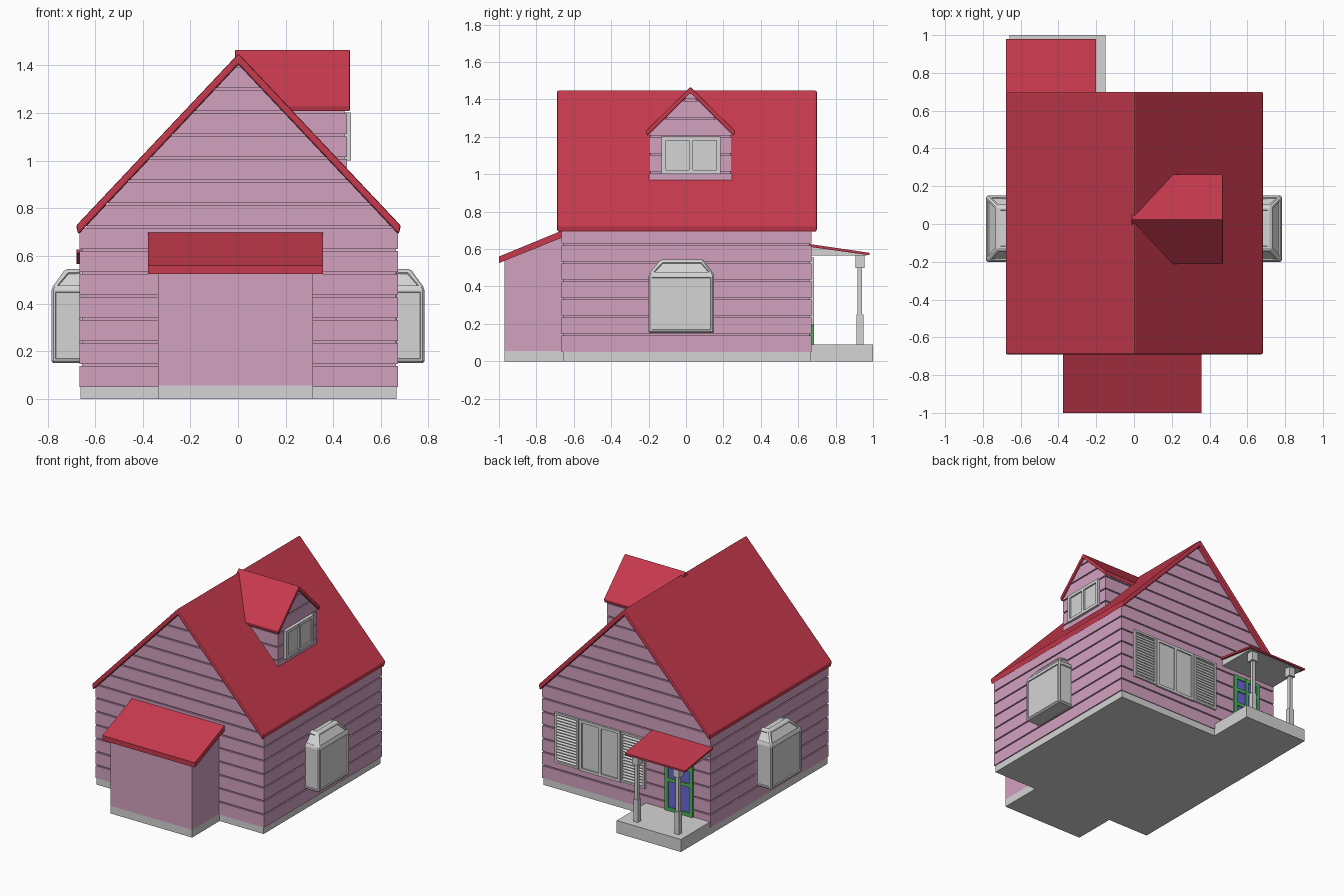
import bpy, bmesh, math
from mathutils import Vector

old = bpy.data.objects.get("Cube")
if old:
    bpy.data.objects.remove(old)


def material(name, rgb):
    m = bpy.data.materials.new(name)
    m.use_nodes = True
    m.diffuse_color = (*rgb, 1)
    m.node_tree.nodes["Principled BSDF"].inputs["Base Color"].default_value = (*rgb, 1)
    return m


PINK = material("pink_siding", (0.65, 0.36, 0.53))
RED = material("red_roof", (0.57, 0.042, 0.075))
GREY = material("light_grey_trim", (0.66, 0.66, 0.66))
GREEN = material("green_door_frame", (0.08, 0.46, 0.11))
BLUE = material("blue_door_panel", (0.15, 0.13, 0.7))


def finish(name, bm, mat, bevel=0):
    bmesh.ops.recalc_face_normals(bm, faces=bm.faces)
    mesh = bpy.data.meshes.new(name)
    bm.to_mesh(mesh)
    bm.free()
    mesh.materials.append(mat)
    ob = bpy.data.objects.new(name, mesh)
    bpy.context.collection.objects.link(ob)
    if bevel:
        mod = ob.modifiers.new("Bevel", 'BEVEL')
        mod.width = bevel
        mod.segments = 2
    return ob


def add_prism(bm, pts, axis, a, b):
    """Extrude a (side, z) outline along x or y from a to b."""
    def place(t, p):
        return (t, p[0], p[1]) if axis == 'x' else (p[0], t, p[1])
    ends = [[bm.verts.new(place(t, p)) for p in pts] for t in (a, b)]
    n = len(pts)
    for ring in ends:
        bm.faces.new(ring)
    for i in range(n):
        j = (i + 1) % n
        bm.faces.new((ends[0][i], ends[0][j], ends[1][j], ends[1][i]))


def prism(name, pts, axis, a, b, mat, bevel=0):
    bm = bmesh.new()
    add_prism(bm, pts, axis, a, b)
    return finish(name, bm, mat, bevel)


def rect(s0, s1, z0, z1):
    return [(s0, z0), (s1, z0), (s1, z1), (s0, z1)]


def box(name, x, y, z, mat, bevel=0):
    return prism(name, rect(*x, *z), 'y', *y, mat, bevel)


def gable_slice(mid, half, spring, peak, z0, z1):
    """Part of a gabled wall outline between two heights."""
    levels = [z0] + ([spring] if z0 < spring < z1 else []) + [z1]
    widths = [half * min(1, (peak - z) / (peak - spring)) for z in levels]
    right = [(mid + w, z) for w, z in zip(widths, levels)]
    left = [(mid - w, z) for w, z in zip(widths, levels)]
    return right + left[::-1]


def siding(name, axis, a, b, mid, half, spring, peak, bottom):
    """Horizontal boards with narrow grooves around a recessed core."""
    bm = bmesh.new()
    step, gap, depth = 0.0965, 0.009, 0.009
    top = peak - 0.004
    add_prism(bm, gable_slice(mid, half - depth, spring, peak - depth, bottom, top - depth),
              axis, a + depth, b - depth)
    z = 0.05
    while z < top:
        z0, z1 = max(z, bottom), min(z + step - gap, top)
        if z1 - z0 > 0.004:
            add_prism(bm, gable_slice(mid, half, spring, peak, z0, z1), axis, a, b)
        z += step
    return finish(name, bm, PINK)


def roof(name, axis, a, b, mid, half, eave, peak, thick, bevel):
    pts = [(mid - half, eave), (mid, peak), (mid + half, eave),
           (mid + half - thick * 0.2, eave - thick * 0.8), (mid, peak - thick),
           (mid - half + thick * 0.2, eave - thick * 0.8)]
    return prism(name, pts, axis, a, b, RED, bevel)


def window(name, axis, s, z, wall, out, panes, bar, mat=GREY, rows=1):
    """Framed window: thin back plate with raised bars."""
    bm = bmesh.new()
    add_prism(bm, rect(*s, *z), axis, wall - 0.02, wall + out * 0.4)
    for i in range(panes + 1):
        c = s[0] + (s[1] - s[0] - bar) * i / panes
        add_prism(bm, rect(c, c + bar, *z), axis, wall - 0.01, wall + out)
    for i in range(rows + 1):
        c = z[0] + (z[1] - z[0] - bar) * i / rows
        add_prism(bm, rect(*s, c, c + bar), axis, wall - 0.01, wall + out * 0.98)
    return finish(name, bm, mat)


# Main house
box("house_foundation", (-0.662, 0.665), (-0.658, 0.665), (0, 0.052), GREY)
siding("house_walls", 'y', -0.665, 0.67, 0.004, 0.669, 0.70, 1.415, 0.05)
roof("main_roof", 'y', -0.69, 0.70, 0.002, 0.682, 0.727, 1.45, 0.046, 0.008)

# Front extension with a lean-to roof
box("extension_foundation", (-0.335, 0.315), (-0.97, -0.65), (0, 0.055), GREY)
prism("extension_walls", [(-0.97, 0.055), (-0.65, 0.055), (-0.65, 0.675), (-0.97, 0.54)],
      'x', -0.335, 0.315, PINK)
prism("extension_roof", [(-1.0, 0.525), (-0.66, 0.662), (-0.66, 0.70), (-1.0, 0.56)],
      'x', -0.377, 0.358, RED)

# Roof dormer
siding("dormer_walls", 'x', 0.02, 0.457, 0.024, 0.222, 1.215, 1.437, 0.968)
roof("dormer_roof", 'x', -0.012, 0.47, 0.024, 0.238, 1.232, 1.467, 0.032, 0.004)
window("dormer_window", 'x', (-0.13, 0.185), (1.0, 1.203), 0.457, 0.018, 2, 0.022)


# Side bay windows with hipped tops
def bay(name, side):
    bm = bmesh.new()
    rings = []
    for z, x1, y0, y1 in ((0.15, 0.783, -0.2, 0.15), (0.465, 0.783, -0.2, 0.15),
                          (0.545, 0.725, -0.135, 0.092)):
        rings.append([bm.verts.new((side * x, y, z)) for x, y in
                      ((0.655, y0), (x1, y0), (x1, y1), (0.655, y1))])
    bm.faces.new(rings[0])
    bm.faces.new(rings[2])
    for lo, hi in zip(rings, rings[1:]):
        for i in range(3):
            bm.faces.new((lo[i], lo[i + 1], hi[i + 1], hi[i]))
    bmesh.ops.recalc_face_normals(bm, faces=bm.faces)
    # The wall side is open, so orient outward explicitly
    centre = Vector((side * 0.68, -0.025, 0.33))
    for f in bm.faces:
        if f.normal.dot(f.calc_center_median() - centre) < 0:
            f.normal_flip()
    inner = [e for e in bm.edges if not e.is_boundary]
    bmesh.ops.bevel(bm, geom=inner, offset=0.008, segments=1, affect='EDGES')
    panels = [f for f in bm.faces if f.calc_area() > 0.005 and f.normal.z > -0.5]
    bmesh.ops.inset_individual(bm, faces=panels, thickness=0.013, depth=0)
    bmesh.ops.inset_individual(bm, faces=panels, thickness=0.003, depth=-0.007)
    mesh = bpy.data.meshes.new(name)
    bm.to_mesh(mesh)
    bm.free()
    mesh.materials.append(GREY)
    bpy.context.collection.objects.link(bpy.data.objects.new(name, mesh))


bay("left_bay_window", 1)
bay("right_bay_window", -1)

# Back window with louvred shutters
window("back_window", 'y', (0.045, 0.37), (0.19, 0.555), 0.67, 0.014, 2, 0.02)
for name, x0 in (("left_shutter", 0.377), ("right_shutter", -0.15)):
    x1 = x0 + 0.188
    window(name + "_frame", 'y', (x0, x1), (0.195, 0.555), 0.67, 0.014, 1, 0.014)
    slats = bmesh.new()
    for i in range(16):
        z = 0.212 + i * 0.0205
        add_prism(slats, [(0.674, z + 0.012), (0.685, z), (0.685, z + 0.005), (0.674, z + 0.018)],
                  'x', x0 + 0.012, x1 - 0.012)
    finish(name + "_slats", slats, GREY)

# Back door
box("door_panel", (-0.525, -0.315), (0.64, 0.676), (0.09, 0.52), BLUE)
frame = bmesh.new()
for x in (-0.53, -0.432, -0.335):
    add_prism(frame, rect(x, x + 0.025, 0.09, 0.53), 'y', 0.66, 0.685)
for z in (0.09, 0.3, 0.41, 0.505):
    add_prism(frame, rect(-0.53, -0.31, z, z + 0.025), 'y', 0.66, 0.684)
finish("door_frame", frame, GREEN)

# Porch
box("porch_floor", (-0.66, -0.15), (0.66, 1.0), (0, 0.09), GREY)
prism("porch_ceiling", [(0.66, 0.565), (0.965, 0.565), (0.965, 0.572), (0.66, 0.615)],
      'x', -0.66, -0.215, GREY)
prism("porch_roof", [(0.66, 0.612), (0.98, 0.567), (0.98, 0.58), (0.66, 0.627)],
      'x', -0.678, -0.2, RED)
for name, x in (("left_column", -0.263), ("right_column", -0.59)):
    column = bmesh.new()
    for half, z0, z1 in ((0.018, 0.09, 0.25), (0.012, 0.25, 0.5), (0.024, 0.5, 0.568)):
        add_prism(column, rect(x - half, x + half, z0, z1), 'y', 0.93 - half, 0.93 + half)
    finish(name, column, GREY)
